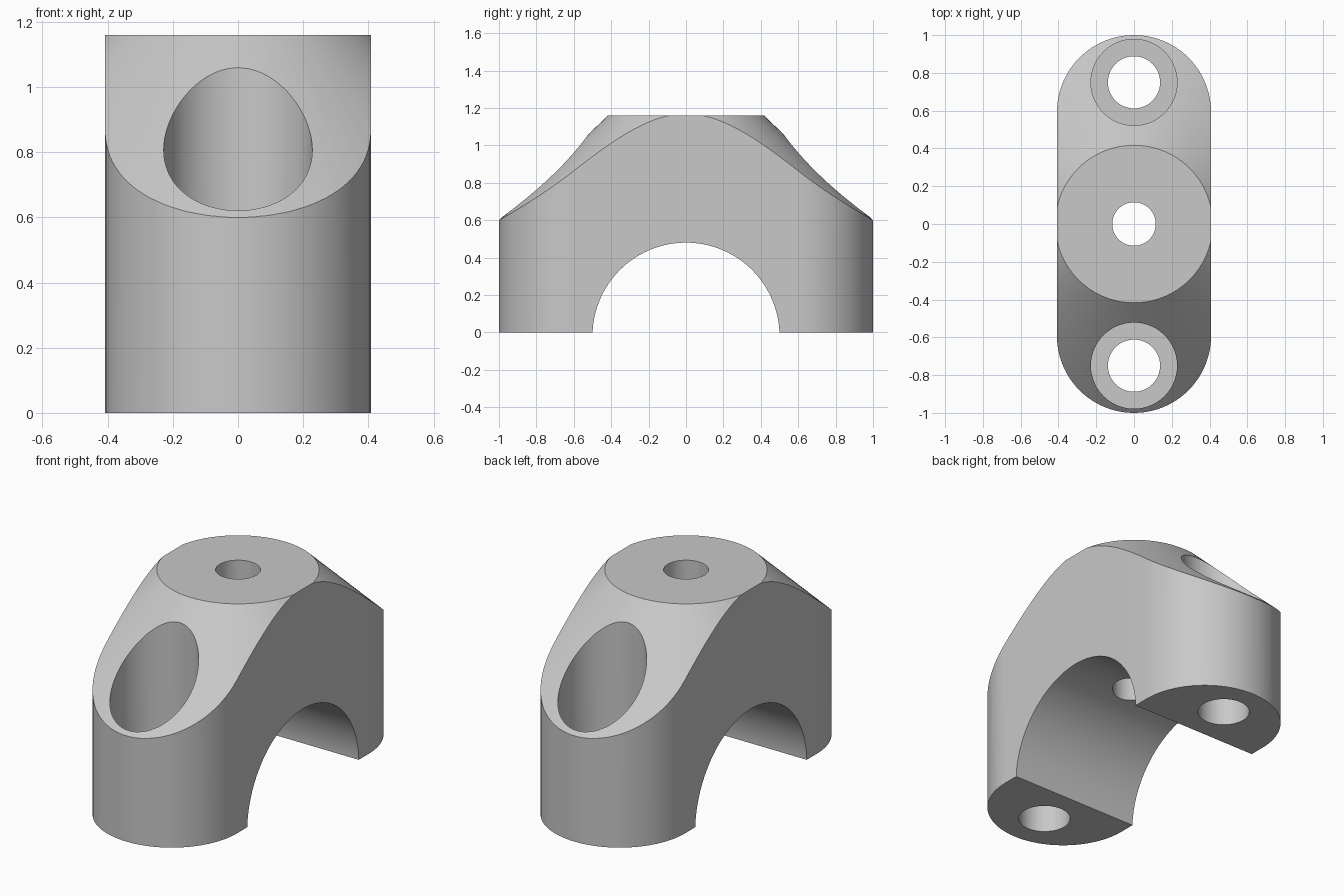
import bpy
import bmesh
import math

cube = bpy.data.objects.get("Cube")
if cube:
    bpy.data.objects.remove(cube, do_unlink=True)

HALF_WIDTH = 0.408
END_Y = 1 - HALF_WIDTH
HEIGHT = 1.16
TOP_RADIUS = 0.417
SHOULDER_Z = 0.6
SEGMENTS = 96

grey = bpy.data.materials.new("light grey")
grey.use_nodes = True
colour = (0.58, 0.58, 0.58, 1)
grey.diffuse_color = colour
grey.node_tree.nodes["Principled BSDF"].inputs["Base Color"].default_value = colour


def finish(bm, name):
    bmesh.ops.recalc_face_normals(bm, faces=bm.faces)
    mesh = bpy.data.meshes.new(name)
    bm.to_mesh(mesh)
    bm.free()
    mesh.materials.append(grey)
    obj = bpy.data.objects.new(name, mesh)
    bpy.context.collection.objects.link(obj)
    return obj


def frustum(name, r_low, r_high, z_low, z_high, y=0):
    bm = bmesh.new()
    bmesh.ops.create_cone(bm, cap_ends=True, segments=SEGMENTS, radius1=r_low,
                          radius2=r_high, depth=z_high - z_low)
    bmesh.ops.translate(bm, vec=(0, y, (z_low + z_high) / 2), verts=bm.verts)
    return finish(bm, name)


def combine(target, tool, operation):
    mod = target.modifiers.new(tool.name, 'BOOLEAN')
    mod.operation = operation
    mod.solver = 'EXACT'
    mod.object = tool
    bpy.context.view_layer.objects.active = target
    bpy.ops.object.modifier_apply(modifier=mod.name)
    bpy.data.objects.remove(tool, do_unlink=True)


# Body: upright prism with rounded ends
bm = bmesh.new()
ring = []
for side in (1, -1):
    for i in range(49):
        a = math.pi * i / 48
        ring.append(bm.verts.new((side * HALF_WIDTH * math.cos(a),
                                  side * (END_Y + HALF_WIDTH * math.sin(a)), 0)))
base = bm.faces.new(ring)
extruded = bmesh.ops.extrude_face_region(bm, geom=[base])["geom"]
bmesh.ops.translate(bm, vec=(0, 0, HEIGHT + 0.1),
                    verts=[v for v in extruded if isinstance(v, bmesh.types.BMVert)])
body = finish(bm, "saddle_clamp_body")

# Conical shoulders and flat round top
slope = (1 - TOP_RADIUS) / (HEIGHT - SHOULDER_Z)
combine(body, frustum("shoulder_cone", TOP_RADIUS + slope * HEIGHT, TOP_RADIUS,
                      0, HEIGHT), 'INTERSECT')

# Arch through the underside
bm = bmesh.new()
bmesh.ops.create_cone(bm, cap_ends=True, segments=SEGMENTS, radius1=0.5,
                      radius2=0.5, depth=2)
for v in bm.verts:
    v.co = (v.co.z, v.co.x, v.co.y - 0.02)
combine(body, finish(bm, "arch_cutter"), 'DIFFERENCE')

# Centre hole
combine(body, frustum("centre_hole", 0.115, 0.115, 0.2, 1.5), 'DIFFERENCE')

# Counterbored bolt holes in both feet
for y in (-0.75, 0.75):
    combine(body, frustum("bolt_hole", 0.138, 0.138, -0.2, 1.5, y), 'DIFFERENCE')
    combine(body, frustum("counterbore", 0.228, 0.228, 0.25, 1.5, y), 'DIFFERENCE')

bpy.ops.object.select_all(action='DESELECT')
body.select_set(True)
bpy.context.view_layer.objects.active = body
bpy.ops.object.shade_smooth_by_angle(angle=math.radians(25))
